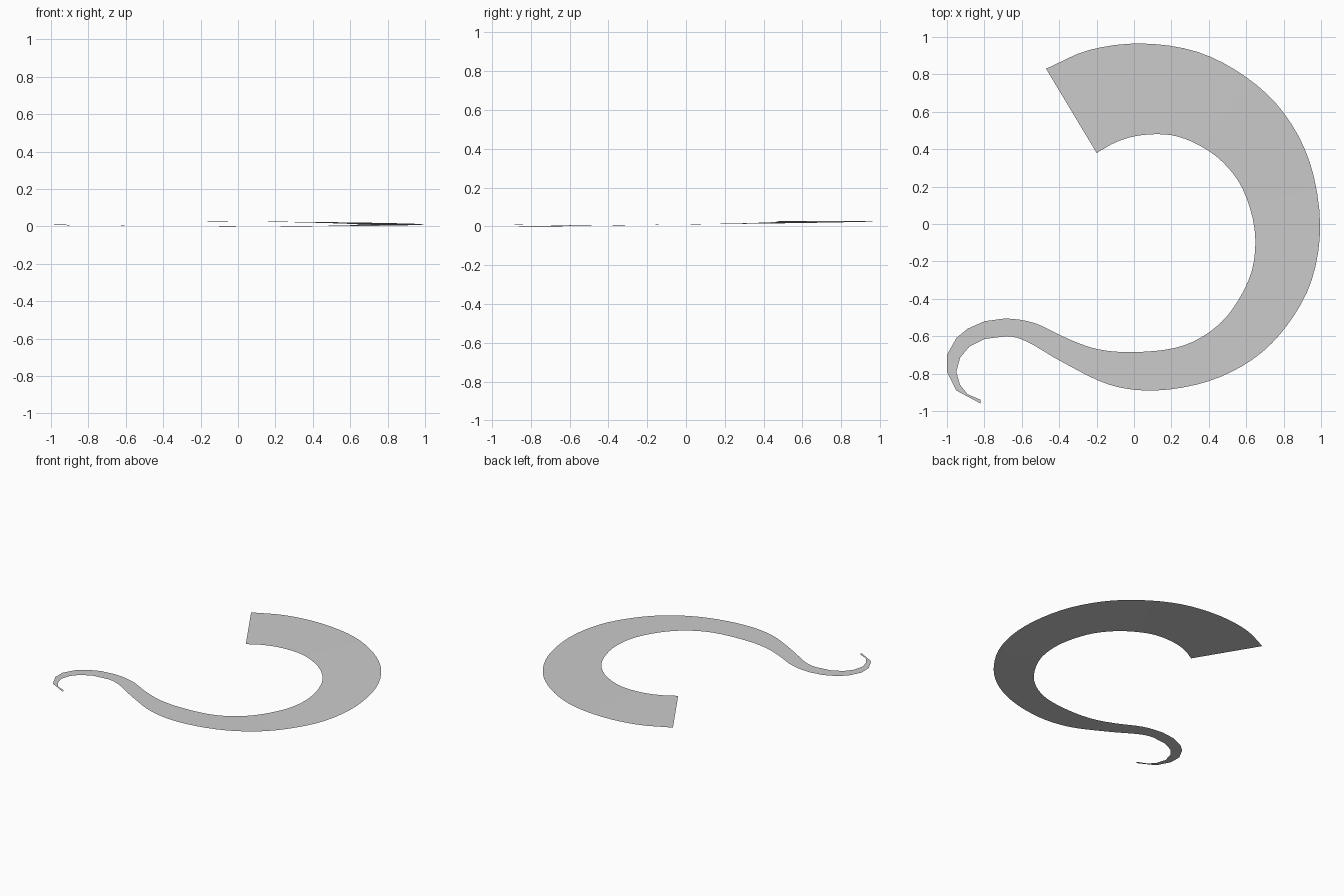
import bpy
import bmesh
import math
from mathutils import Vector

default_cube = bpy.data.objects.get("Cube")
if default_cube:
    bpy.data.objects.remove(default_cube, do_unlink=True)

# Matching control points along both edges, from the wide end to the curled tip
EDGE_A = [(-.47, .83), (-.24, .93), (.04, .965), (.34, .92), (.6, .785), (.8, .595),
          (.94, .33), (.995, 0), (.95, -.3), (.82, -.54), (.64, -.72), (.4, -.84),
          (.12, -.89), (-.13, -.86), (-.38, -.74), (-.57, -.63), (-.68, -.6),
          (-.8, -.615), (-.88, -.655), (-.93, -.715), (-.95, -.79), (-.93, -.86),
          (-.89, -.91), (-.82, -.94)]
EDGE_B = [(-.2, .38), (-.09, .44), (.04, .475), (.2, .475), (.34, .425), (.47, .335),
          (.58, .19), (.645, -.03), (.63, -.25), (.53, -.45), (.4, -.58), (.23, -.66),
          (0, -.685), (-.19, -.67), (-.35, -.615), (-.53, -.53), (-.69, -.505),
          (-.8, -.52), (-.89, -.56), (-.95, -.61), (-1, -.7), (-1, -.79),
          (-.95, -.89), (-.82, -.96)]
BOTTOM = 12      # station where the ribbon touches the ground
TAIL = 16        # stations after this one stay faceted


def height(station):
    """Ribbon slopes down to the bottom of the loop, then lifts toward the tip."""
    if station < BOTTOM:
        return 0.014 * (1 + math.cos(math.pi * station / BOTTOM))
    return 0.01 * (station - BOTTOM) / (len(EDGE_A) - 1 - BOTTOM)


def spline_point(points, index, t):
    """Catmull-Rom interpolation between two neighbouring control points."""
    last = len(points) - 1
    before, start, end, after = (
        Vector(points[min(max(index + offset, 0), last)]) for offset in (-1, 0, 1, 2))
    if index == 0:
        before = 2 * start - end
    if index + 1 == last:
        after = 2 * end - start
    return start + 0.5 * t * (
        end - before
        + t * (2 * before - 5 * start + 4 * end - after
               + t * (3 * (start - end) + after - before)))


def make_material(name, color):
    material = bpy.data.materials.new(name)
    material.use_nodes = True
    material.diffuse_color = color
    shader = next(n for n in material.node_tree.nodes if n.type == 'BSDF_PRINCIPLED')
    shader.inputs["Base Color"].default_value = color
    return material


# Stations along the ribbon: fine on the body, coarse on the tail
stations = []
for index in range(len(EDGE_A) - 1):
    steps = 4 if index < TAIL else 1
    stations += [(index, step / steps) for step in range(steps)]
stations.append((len(EDGE_A) - 2, 1.0))

# Curved ribbon: a single sheet bridged between its two edges
bm = bmesh.new()
previous = None
for index, t in stations:
    pair = [bm.verts.new((*spline_point(edge, index, t), height(index + t)))
            for edge in (EDGE_A, EDGE_B)]
    if previous:
        bm.faces.new((previous[0], previous[1], pair[1], pair[0]))
    previous = pair

# Keep the upper side facing up
for face in bm.faces:
    face.normal_update()
    if face.normal.z < 0:
        face.normal_flip()

mesh = bpy.data.meshes.new("curved_ribbon")
bm.to_mesh(mesh)
bm.free()
mesh.materials.append(make_material("light_grey", (0.6, 0.6, 0.6, 1)))
ribbon = bpy.data.objects.new("curved_ribbon", mesh)
bpy.context.collection.objects.link(ribbon)

# Smooth shading across the gentle bends
bpy.context.view_layer.objects.active = ribbon
ribbon.select_set(True)
bpy.ops.object.shade_smooth_by_angle()
